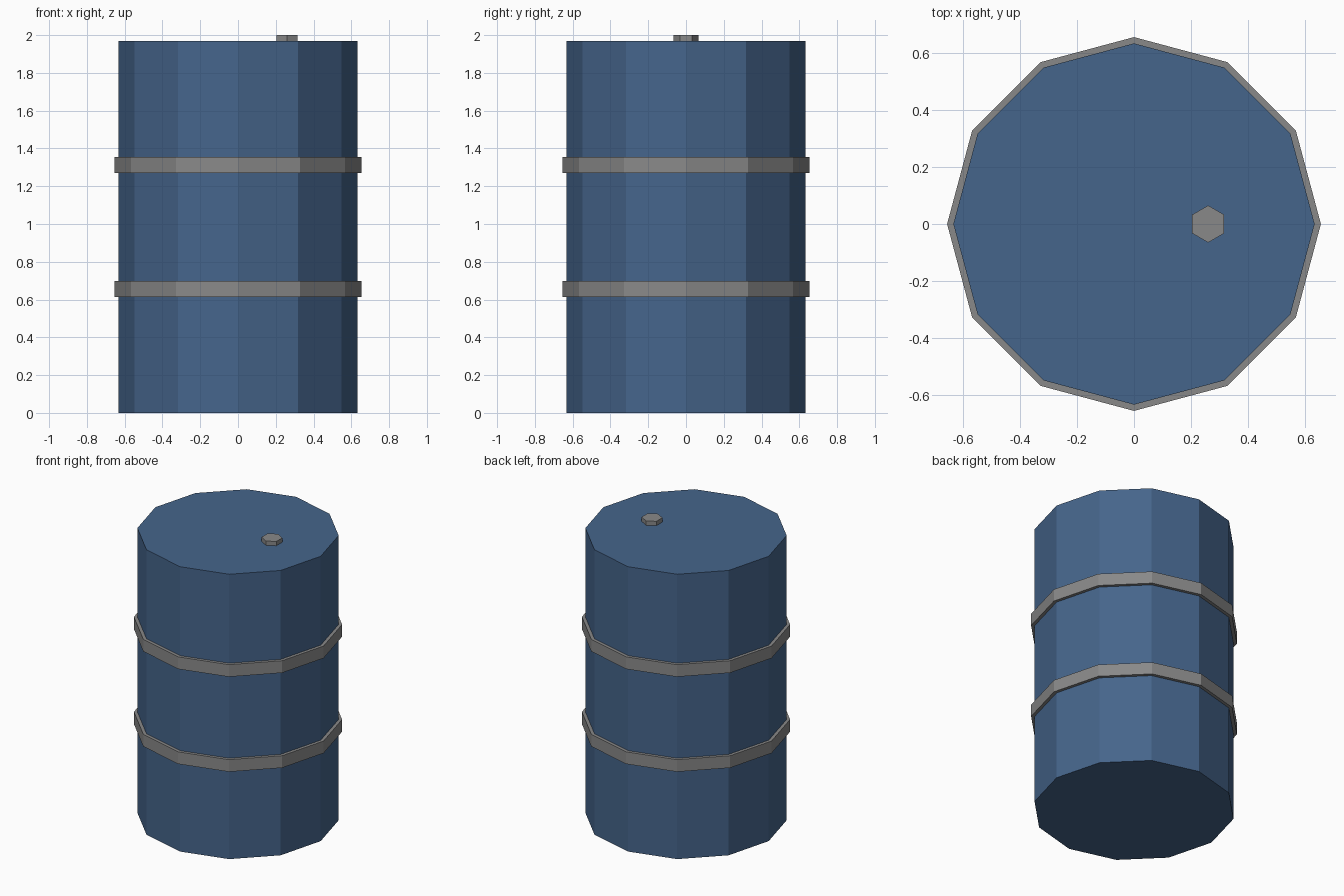
import bpy

if "Cube" in bpy.data.objects:
    bpy.data.objects.remove(bpy.data.objects["Cube"])


def material(name, color):
    mat = bpy.data.materials.new(name)
    mat.diffuse_color = color
    mat.use_nodes = True
    mat.node_tree.nodes["Principled BSDF"].inputs["Base Color"].default_value = mat.diffuse_color
    return mat


blue = material("blue_paint", (0.06, 0.13, 0.26, 1))
grey = material("grey_metal", (0.25, 0.25, 0.25, 1))


def prism(name, sides, radius, z0, z1, mat, x=0.0):
    """Flat-sided upright cylinder between heights z0 and z1."""
    bpy.ops.mesh.primitive_cylinder_add(
        vertices=sides, radius=radius, depth=z1 - z0,
        location=(x, 0, (z0 + z1) / 2))
    obj = bpy.context.object
    obj.name = name
    obj.data.materials.append(mat)
    return obj


# Drum body
prism("barrel_body", 12, 0.633, 0.0, 1.97, blue)

# Two raised hoops
for name, z in (("lower_hoop", 0.656), ("upper_hoop", 1.313)):
    prism(name, 12, 0.655, z - 0.042, z + 0.042, grey)

# Hexagonal filler plug, slightly sunk into the lid
prism("filler_plug", 6, 0.065, 1.94, 2.0, grey, x=0.26)
